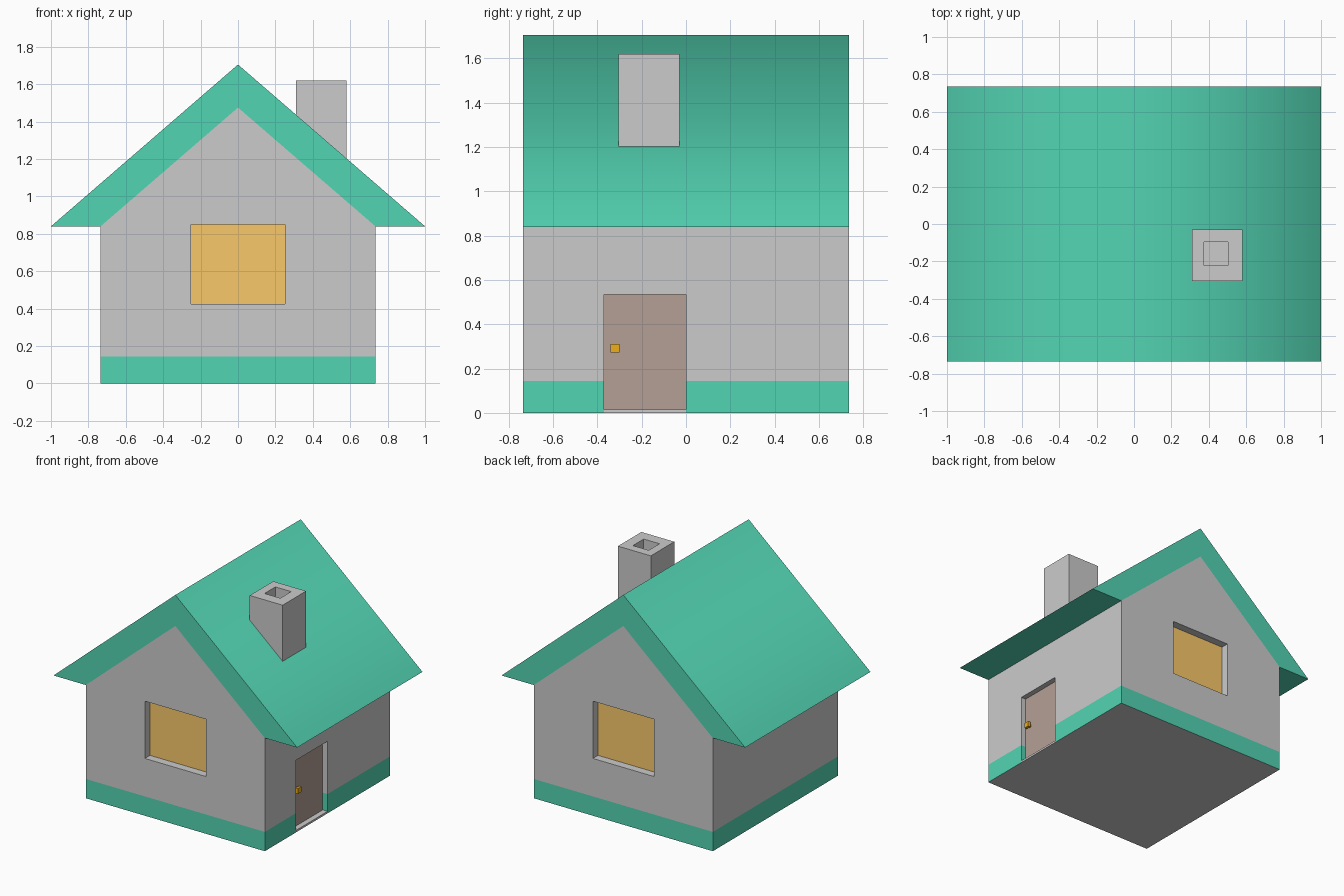
import bpy, bmesh, math
from mathutils import Vector

if "Cube" in bpy.data.objects:
    bpy.data.objects.remove(bpy.data.objects["Cube"])


def material(name, rgb):
    m = bpy.data.materials.new(name)
    m.diffuse_color = (*rgb, 1)
    m.use_nodes = True
    m.node_tree.nodes["Principled BSDF"].inputs["Base Color"].default_value = m.diffuse_color
    return m


GREEN = material("green", (0.086, 0.66, 0.45))
GLASS = material("amber", (0.95, 0.58, 0.145))
BROWN = material("brown", (0.46, 0.35, 0.30))
BRASS = material("brass", (0.86, 0.43, 0.01))

W = 0.735          # half width and half depth of the house
EAVE = 0.84        # eave height
RIDGE = 1.705
SLOPE = RIDGE - EAVE
BAND = 0.143       # top of the painted base band


def prism(name, profile, y0, y1, mat=None):
    """Extrude an x-z profile from y0 to y1."""
    bm = bmesh.new()
    f = bm.faces.new([bm.verts.new((x, y0, z)) for x, z in profile])
    ext = bmesh.ops.extrude_face_region(bm, geom=[f])["geom"]
    bmesh.ops.translate(bm, vec=(0, y1 - y0, 0),
                        verts=[v for v in ext if isinstance(v, bmesh.types.BMVert)])
    bmesh.ops.recalc_face_normals(bm, faces=bm.faces)
    me = bpy.data.meshes.new(name)
    bm.to_mesh(me)
    bm.free()
    if mat:
        me.materials.append(mat)
    ob = bpy.data.objects.new(name, me)
    bpy.context.collection.objects.link(ob)
    return ob


def box(name, x, y, z, mat=None):
    return prism(name, [(x[0], z[0]), (x[1], z[0]), (x[1], z[1]), (x[0], z[1])], *y, mat)


def panel(name, corners, normal, mat):
    """Single quad facing the given direction."""
    bm = bmesh.new()
    f = bm.faces.new([bm.verts.new(c) for c in corners])
    f.normal_update()
    if f.normal.dot(Vector(normal)) < 0:
        f.normal_flip()
    me = bpy.data.meshes.new(name)
    bm.to_mesh(me)
    bm.free()
    me.materials.append(mat)
    ob = bpy.data.objects.new(name, me)
    bpy.context.collection.objects.link(ob)


def cut(ob, cutters):
    """Subtract the cutters, bake the result, remove the cutters."""
    for c in cutters:
        c.hide_render = True
        mod = ob.modifiers.new("cut", "BOOLEAN")
        mod.operation, mod.solver, mod.object = "DIFFERENCE", "EXACT", c
    dg = bpy.context.evaluated_depsgraph_get()
    me = bpy.data.meshes.new_from_object(ob.evaluated_get(dg))
    ob.modifiers.clear()
    ob.data = me
    for c in cutters:
        bpy.data.objects.remove(c)


def drop_faces(bm, test):
    doomed = [f for f in bm.faces if test(f.normal, f.calc_center_median())]
    bmesh.ops.delete(bm, geom=doomed, context="FACES")


# Walls with window and door recesses
WIN_X, WIN_Z, WIN_D = (-0.25, 0.25), (0.425, 0.85), 0.06
DOOR_Y, DOOR_TOP, DOOR_D = (-0.37, 0.0), 0.535, 0.04
SILL = 0.015
walls = prism("walls", [(-W, 0), (W, 0), (W, EAVE), (0, 1.475), (-W, EAVE)], -W, W)
cut(walls, [
    box("front_cutter", WIN_X, (-W - 0.1, -W + WIN_D), WIN_Z),
    box("back_cutter", WIN_X, (W - WIN_D, W + 0.1), WIN_Z),
    box("door_cutter", (W - DOOR_D, W + 0.1), DOOR_Y, (-0.1, DOOR_TOP)),
])

# Paint the base band and open the faces covered by roof, panes and door
walls.data.materials.clear()
walls.data.materials.append(None)
walls.data.materials.append(GREEN)
bm = bmesh.new()
bm.from_mesh(walls.data)
bmesh.ops.bisect_plane(bm, geom=bm.verts[:] + bm.edges[:] + bm.faces[:],
                       plane_co=(0, 0, BAND), plane_no=(0, 0, 1))
bm.normal_update()
drop_faces(bm, lambda n, c: (n.z > 0.5 and c.z > 0.86)
           or (abs(n.y) > 0.9 and abs(c.y) < 0.7 and abs(c.x) < 0.5)
           or (n.x > 0.9 and 0.6 < c.x < 0.72))
for f in bm.faces:
    f.material_index = int(abs(f.normal.z) < 0.5 and f.calc_center_median().z < BAND)
bm.to_mesh(walls.data)
bm.free()

# Window panes, front and back
for name, s in (("front_window", -1), ("back_window", 1)):
    y = s * (W - WIN_D)
    panel(name, [(WIN_X[0], y, WIN_Z[0]), (WIN_X[1], y, WIN_Z[0]),
                 (WIN_X[1], y, WIN_Z[1]), (WIN_X[0], y, WIN_Z[1])], (0, s, 0), GLASS)

# Door, sill and knob
dx = W - DOOR_D
panel("door", [(dx, DOOR_Y[0], SILL), (dx, DOOR_Y[1], SILL),
               (dx, DOOR_Y[1], DOOR_TOP), (dx, DOOR_Y[0], DOOR_TOP)], (1, 0, 0), BROWN)
box("door_sill", (dx, W), DOOR_Y, (0, SILL))
box("knob_stem", (dx, dx + 0.015), (-0.33, -0.31), (0.282, 0.302), BRASS)
box("door_knob", (dx + 0.015, dx + 0.035), (-0.34, -0.30), (0.272, 0.312), BRASS)

# Roof, with the hidden underside against the walls left open
roof = prism("roof", [(-1, EAVE), (-W, EAVE), (0, 1.475), (W, EAVE), (1, EAVE), (0, RIDGE)],
             -W, W, GREEN)
bm = bmesh.new()
bm.from_mesh(roof.data)
drop_faces(bm, lambda n, c: -0.95 < n.z < -0.5)
bm.to_mesh(roof.data)
bm.free()
bpy.context.view_layer.objects.active = roof
roof.select_set(True)
bpy.ops.object.shade_smooth_by_angle(angle=math.radians(85))
roof.select_set(False)

# Chimney standing on the slope, with a flue
cx, top = (0.31, 0.58), 1.62
chimney = prism("chimney", [(cx[0], RIDGE - SLOPE * cx[0]), (cx[1], RIDGE - SLOPE * cx[1]),
                            (cx[1], top), (cx[0], top)], -0.305, -0.03)
cut(chimney, [box("flue_cutter", (0.373, 0.503), (-0.222, -0.095), (1.47, 1.8))])
bm = bmesh.new()
bm.from_mesh(chimney.data)
drop_faces(bm, lambda n, c: n.z < -0.5)
bm.to_mesh(chimney.data)
bm.free()
